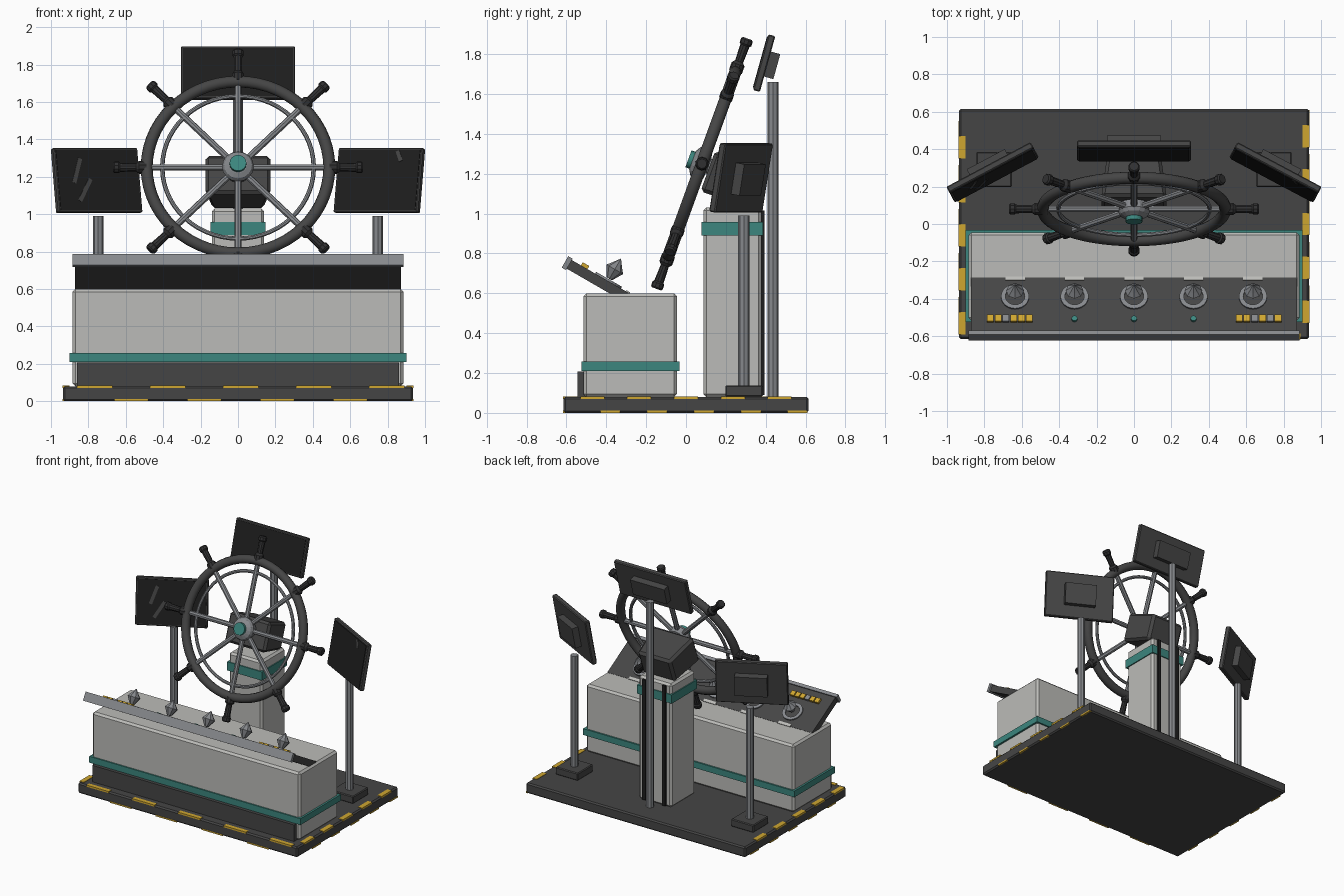
import bpy, bmesh, math
from mathutils import Matrix, Vector

if "Cube" in bpy.data.objects:
    bpy.data.objects.remove(bpy.data.objects["Cube"])

def mat(name, r, g, b):
    m = bpy.data.materials.new(name)
    m.diffuse_color = (r, g, b, 1)
    m.use_nodes = True
    m.node_tree.nodes["Principled BSDF"].inputs["Base Color"].default_value = m.diffuse_color
    return m

DARK = mat("dark_grey", .06, .06, .06)
RUBBER = mat("rubber_black", .03, .03, .031)
SCREEN = mat("screen_black", .013, .013, .013)
LIGHT = mat("light_grey", .50, .50, .48)
METAL = mat("metal_grey", .24, .25, .265)
TEAL = mat("teal", .045, .24, .21)
YELLOW = mat("yellow", .62, .38, .03)
GLINT = mat("screen_glint", .06, .06, .06)

I = Matrix.Identity(4)

def frame(loc, rx=0, rz=0):
    return (Matrix.Translation(loc) @ Matrix.Rotation(math.radians(rz), 4, 'Z')
            @ Matrix.Rotation(math.radians(rx), 4, 'X'))

def finish(name, bm, m, M=I, smooth=False):
    bmesh.ops.recalc_face_normals(bm, faces=bm.faces)
    me = bpy.data.meshes.new(name)
    bm.to_mesh(me)
    bm.free()
    me.materials.append(m)
    ob = bpy.data.objects.new(name, me)
    bpy.context.collection.objects.link(ob)
    ob.matrix_world = M
    if smooth:
        bpy.ops.object.select_all(action='DESELECT')
        ob.select_set(True)
        bpy.context.view_layer.objects.active = ob
        bpy.ops.object.shade_smooth_by_angle(angle=math.radians(40))
    return ob

def box(name, x, y, z, m, M=I, bevel=0, back=(1, 1)):
    """Box from ranges; back = scale of the +y face in x and z."""
    bm = bmesh.new()
    bmesh.ops.create_cube(bm, size=1)
    for v in bm.verts:
        sx, sz = back if v.co.y > 0 else (1, 1)
        v.co = Vector(((x[0] + x[1]) / 2 + v.co.x * (x[1] - x[0]) * sx,
                       (y[0] + y[1]) / 2 + v.co.y * (y[1] - y[0]),
                       (z[0] + z[1]) / 2 + v.co.z * (z[1] - z[0]) * sz))
    if bevel:
        bmesh.ops.bevel(bm, geom=bm.edges[:], offset=bevel, segments=1, affect='EDGES')
    return finish(name, bm, m, M)

def lathe(name, profile, m, M=I, n=12, closed=False, smooth=False):
    """Revolve (radius, height) points about local z."""
    bm = bmesh.new()
    vs = [bm.verts.new((r, 0, h)) for r, h in profile]
    es = [bm.edges.new(p) for p in zip(vs, vs[1:])]
    if closed:
        es.append(bm.edges.new((vs[-1], vs[0])))
    bmesh.ops.spin(bm, geom=vs + es, cent=(0, 0, 0), axis=(0, 0, 1),
                   angle=2 * math.pi, steps=n, use_duplicate=False)
    bmesh.ops.remove_doubles(bm, verts=bm.verts, dist=1e-5)
    return finish(name, bm, m, M, smooth)

def rod(name, r, z0, z1, m, M=I, n=12):
    return lathe(name, [(0, z0), (r, z0), (r, z1), (0, z1)], m, M, n, smooth=n > 8)

def ring(name, R, r, m, M=I, n=56, k=10):
    pts = [(R + r * math.cos(2 * math.pi * i / k), r * math.sin(2 * math.pi * i / k)) for i in range(k)]
    return lathe(name, pts, m, M, n, closed=True, smooth=True)

# Base platform with hazard dashes along the front and both sides
box("base_platform", (-.935, .935), (-.615, .615), (0, .08), DARK, bevel=.01)
for i in range(5):
    x = -.86 + i * .39
    box("front_hazard_top", (x, min(x + .19, .93)), (-.617, -.585), (.07, .083), YELLOW)
    if i < 4:
        box("front_hazard_bottom", (x + .2, x + .38), (-.617, -.60), (.0, .011), YELLOW)
for s in (-1, 1):
    for i in range(5):
        y = -.53 + i * .235 - (.06 if s < 0 else 0)
        box("side_hazard_top", sorted((s * .90, s * .937)), (y, y + .12), (.07, .083), YELLOW)
        box("side_hazard_bottom", sorted((s * .92, s * .937)), (y + .1, y + .2), (0, .011), YELLOW)

# Console cabinet
box("console_body", (-.885, .885), (-.515, -.045), (.08, .6), LIGHT, bevel=.015)
box("console_band", (-.9, .9), (-.525, -.033), (.21, .258), TEAL)
box("console_kick_plate", (-.86, .86), (-.545, -.5), (.08, .207), DARK)

# Sloping control panel: local y runs down the slope, local z is its normal
P = frame((0, -.43, .684), rx=-30)
box("control_panel", (-.872, .872), (-.165, .165), (-.05, 0), DARK, P)
box("panel_lip", (-.885, .885), (-.19, -.165), (-.058, .008), METAL, P)
for i in range(5):
    x = (i - 2) * .318
    K = P @ Matrix.Translation((x, .045, 0))
    lathe("knob_ring", [(.052, 0), (.052, .01), (.075, .01), (.075, 0)], METAL, K, 24, closed=True)
    lathe("knob", [(0, .012), (.016, .014), (.048, .068), (.03, .09), (0, .13)], METAL, K, 8)
    box("knob_label", (x - .052, x + .052), (.148, .17), (-.01, .006), LIGHT, P)
    if 0 < i < 4:
        rod("indicator_lamp", .016, 0, .012, TEAL, P @ Matrix.Translation((x, -.092, 0)), 10)
for x0, greys in ((-.785, (2,)), (.545, (2, 4))):
    for i in range(6):
        x = x0 + i * .0415
        box("button", (x, x + .035), (-.112, -.074), (0, .018), METAL if i in greys else YELLOW, P)

# Pedestal behind the console
box("pedestal", (-.14, .14), (.087, .378), (.08, 1.03), LIGHT, bevel=.015)
box("pedestal_band", (-.148, .148), (.079, .386), (.89, .957), TEAL)
for s in (-1, 1):
    box("pedestal_cable", (s * .085 - .013, s * .085 + .013), (.37, .393), (.09, 1.015), SCREEN)

# Steering gear housing, tilted with the wheel
H = frame((0, .235, 1.163), rx=-20)
box("wheel_housing", (-.175, .175), (-.135, .135), (-.105, .115), DARK, H, bevel=.018, back=(.8, .9))

# Wheel: local z points out of the wheel towards the helmsman
W = frame((0, .08, 1.25), rx=-20) @ Matrix.Rotation(math.pi / 2, 4, 'X')
ring("wheel_rim", .488, .032, DARK, W)
ring("wheel_inner_ring", .405, .012, METAL, W, k=8)
lathe("wheel_hub", [(0, -.13), (.04, -.13), (.04, -.035), (.075, -.03), (.085, .015),
                    (.075, .035), (.05, .05), (0, .05)], METAL, W, 16)
rod("hub_cap", .045, .045, .072, TEAL, W, 16)
for i in range(8):
    S = W @ Matrix.Rotation(i * math.pi / 4, 4, 'Z') @ Matrix.Rotation(math.pi / 2, 4, 'Y')
    rod("wheel_spoke", .018, .04, .48, METAL, S, 8)
    lathe("wheel_handle", [(0, .49), (.034, .49), (.034, .53), (.021, .545), (.024, .63),
                           (.031, .638), (.031, .66), (.024, .668), (0, .668)], RUBBER, S, 10)

# Monitors with back boxes on poles
def monitor(name, M, w, h, bw, bh):
    box(name + "_case", (-w / 2, w / 2), (-.016, .02), (-h / 2, h / 2), DARK, M, bevel=.006)
    box(name + "_screen", (-w / 2 + .012, w / 2 - .012), (-.02, -.014), (-h / 2 + .012, h / 2 - .012), SCREEN, M)
    box(name + "_back_box", (-bw / 2, bw / 2), (.018, .068), (-bh / 2, bh / 2), DARK, M)

monitor("centre_monitor", frame((0, .39, 1.755), rx=-15.5), .61, .29, .29, .13)
rod("centre_pole", .028, .08, 1.66, METAL, frame((0, .437, 0)), 8)
for s, side in ((-1, "left"), (1, "right")):
    M = frame((s * .755, .275, 1.18), rx=-10, rz=-28 * s)
    monitor(side + "_monitor", M, .51, .35, .23, .16)
    rod(side + "_pole", .028, .1, .99, METAL, frame((s * .748, .29, 0)), 8)
    box(side + "_pole_foot", (s * .748 - .095, s * .748 + .095), (.197, .385), (.08, .138), DARK, bevel=.006)
    if s < 0:
        # Scratches on the left screen
        for x, z, a in ((-.125, .05, 20), (-.085, -.055, 32)):
            G = M @ Matrix.Translation((x, -.02, z)) @ Matrix.Rotation(math.radians(-a), 4, 'Y')
            box("screen_scratch", (-.012, .012), (-.002, .001), (-.07, .07), GLINT, G @ Matrix.Rotation(math.radians(2 * a), 4, 'Y'))
    else:
        G = M @ Matrix.Translation((.12, -.02, .13)) @ Matrix.Rotation(math.radians(-25), 4, 'Y')
        box("screen_scratch", (-.011, .011), (-.002, .001), (-.03, .03), GLINT, G)
